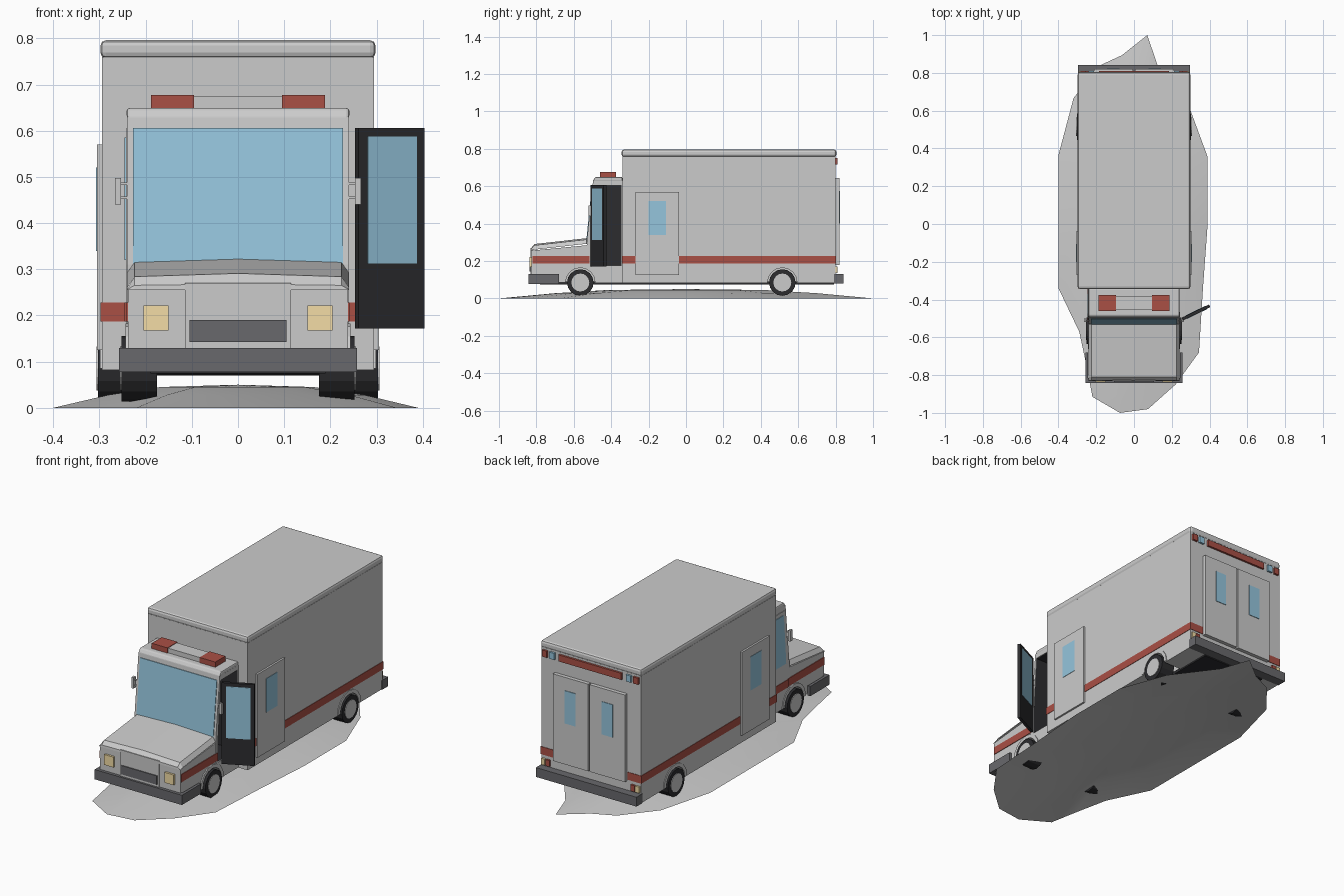
import bpy, bmesh, math
from mathutils import Matrix, Vector

if "Cube" in bpy.data.objects:
    bpy.data.objects.remove(bpy.data.objects["Cube"])


def material(name, rgb):
    m = bpy.data.materials.new(name)
    m.diffuse_color = (*rgb, 1)
    m.use_nodes = True
    m.node_tree.nodes["Principled BSDF"].inputs["Base Color"].default_value = m.diffuse_color
    return m


RED = material("red", (0.40, 0.08, 0.06))
GLASS = material("glass", (0.30, 0.56, 0.72))
BLACK = material("black", (0.025, 0.025, 0.028))
DARK = material("dark_grey", (0.14, 0.14, 0.15))
AMBER = material("lamp", (0.9, 0.72, 0.38))


def add(name, bm, mat=None, bevel=0):
    bmesh.ops.recalc_face_normals(bm, faces=bm.faces)
    me = bpy.data.meshes.new(name)
    bm.to_mesh(me)
    bm.free()
    ob = bpy.data.objects.new(name, me)
    bpy.context.collection.objects.link(ob)
    if mat:
        me.materials.append(mat)
    if bevel:
        b = ob.modifiers.new("bevel", 'BEVEL')
        b.width, b.segments = bevel, 2
    return ob


def box(name, x, y, z, mat=None, bevel=0):
    bm = bmesh.new()
    size = [r[1] - r[0] for r in (x, y, z)]
    mid = Vector([(r[0] + r[1]) / 2 for r in (x, y, z)])
    bmesh.ops.create_cube(bm, size=1, matrix=Matrix.Translation(mid) @ Matrix.Diagonal((*size, 1)))
    return add(name, bm, mat, bevel)


def prism(name, profile, x0, x1, mat=None, bevel=0, open_end=False):
    """Extrude a (y, z) profile along x."""
    bm = bmesh.new()
    a = [bm.verts.new((x0, y, z)) for y, z in profile]
    b = [bm.verts.new((x1, y, z)) for y, z in profile]
    n = len(a)
    bm.faces.new(a)
    if not open_end:
        bm.faces.new(b)
    for i in range(n):
        j = (i + 1) % n
        bm.faces.new((a[i], a[j], b[j], b[i]))
    return add(name, bm, mat, bevel)


def cyl(bm, x0, x1, y, z, r, n):
    m = Matrix.Translation(((x0 + x1) / 2, y, z)) @ Matrix.Rotation(math.pi / 2, 4, 'Y')
    bmesh.ops.create_cone(bm, cap_ends=True, segments=n, radius1=r, radius2=r, depth=abs(x1 - x0), matrix=m)


def wheel_part(name, x0, x1, y, z, r, n, mat=None):
    bm = bmesh.new()
    cyl(bm, x0, x1, y, z, r, n)
    return add(name, bm, mat)


def cut(ob, cutter):
    m = ob.modifiers.new("cut", 'BOOLEAN')
    m.operation, m.object = 'DIFFERENCE', cutter
    cutter.hide_render = True
    cutter.display_type = 'WIRE'


def span(s, a, b):
    return tuple(sorted((s * a, s * b)))


WZ = 0.085
AXLES = (("front", -0.565, 0.175, 0.252, 0.24), ("rear", 0.515, 0.225, 0.303, 0.295))

# Main bodies
cargo = box("cargo_body", (-0.295, 0.295), (-0.34, 0.80), (0.082, 0.76))
box("cargo_roof", (-0.298, 0.298), (-0.344, 0.804), (0.757, 0.796), None, 0.012)
box("underbody", (-0.19, 0.19), (-0.78, 0.79), (0.074, 0.09), BLACK)
nose = prism("nose_body", [(-0.525, 0.085), (-0.825, 0.085), (-0.825, 0.256), (-0.525, 0.285)], -0.238, 0.238)
cab = prism("cab_body", [(-0.34, 0.083), (-0.53, 0.083), (-0.53, 0.31), (-0.497, 0.63), (-0.34, 0.63)], -0.24, 0.24)
prism("cab_roof", [(-0.34, 0.627), (-0.50, 0.627), (-0.485, 0.649), (-0.34, 0.649)], -0.241, 0.241, None, 0.006)

# Crowned hood
bm = bmesh.new()
cols = [(-0.24, 0.03), (-0.224, 0.007), (0, 0), (0.224, 0.007), (0.24, 0.03)]
rows = [(-0.83, 0.255, 0), (-0.829, 0.268, 0.4), (-0.81, 0.291, 1), (-0.532, 0.322, 1), (-0.525, 0.285, 0)]
grid = [[bm.verts.new((x, y, z - d * k)) for x, d in cols] for y, z, k in rows]
for r0, r1 in zip(grid, grid[1:]):
    for i in range(4):
        bm.faces.new((r0[i], r0[i + 1], r1[i + 1], r1[i]))
add("hood", bm)

# Wheel arches and open doorway
bm = bmesh.new()
for _, y, x0, x1, side in AXLES:
    for s in (-1, 1):
        cyl(bm, s * 0.16, s * 0.34, y, WZ, 0.08, 16)
arches = add("arch_cutter", bm)
for ob in (cargo, nose, cab):
    cut(ob, arches)
cavity = [(-0.51, 0.175), (-0.51, 0.31), (-0.488, 0.605), (-0.345, 0.605), (-0.345, 0.175)]
cut(cab, prism("doorway_cutter", cavity, -0.222, 0.3))
prism("cab_lining", [(y * 0.98 - 0.009, z * 0.99 + 0.004) for y, z in cavity], -0.22, 0.238, BLACK, 0, True)

# Wheels, axles and arch flares
for name, y, x0, x1, side in AXLES:
    wheel_part(name + "_axle", -x0, x0, y, WZ, 0.015, 8, BLACK)
    for s, tag in ((-1, "left"), (1, "right")):
        wheel_part(f"{name}_{tag}_tyre", s * x0, s * x1, y, WZ, 0.071, 16, BLACK)
        wheel_part(f"{name}_{tag}_hub", s * (x1 - 0.03), s * (x1 + 0.003), y, WZ, 0.048, 16)
        pts = [(y + r * math.cos(a), WZ + r * math.sin(a))
               for r, seq in ((0.098, range(9)), (0.079, range(8, -1, -1)))
               for a in [math.pi * i / 8 for i in seq]]
        prism(f"{name}_{tag}_arch_flare", pts, s * (side - 0.01), s * (side + 0.004))

# Bumpers
box("front_bumper", (-0.258, 0.258), (-0.842, -0.815), (0.078, 0.13), DARK)
box("rear_bumper", (-0.297, 0.297), (0.79, 0.842), (0.08, 0.13), DARK)

# Front face: centre panel, grille, windscreen
box("nose_panel", (-0.115, 0.115), (-0.831, -0.82), (0.13, 0.27))
box("grille", (-0.105, 0.105), (-0.836, -0.82), (0.143, 0.19), DARK)
prism("windscreen", [(-0.533, 0.312), (-0.503, 0.606), (-0.496, 0.606), (-0.526, 0.312)], -0.227, 0.227, GLASS)

# Roof light bar
box("light_bar_middle", (-0.095, 0.095), (-0.455, -0.38), (0.645, 0.674))

# Mirrored details
for s, tag in ((-1, "left"), (1, "right")):
    sp = lambda a, b: span(s, a, b)
    box(f"{tag}_bumper_end", sp(0.243, 0.258), (-0.82, -0.68), (0.078, 0.13), DARK)
    box(f"{tag}_headlight", sp(0.151, 0.205), (-0.836, -0.82), (0.167, 0.222), AMBER)
    box(f"{tag}_beacon", sp(0.095, 0.188), (-0.46, -0.375), (0.645, 0.677), RED)
    # Side door of the cargo body
    box(f"{tag}_side_door", sp(0.29, 0.305), (-0.27, -0.037), (0.125, 0.57))
    box(f"{tag}_side_window", sp(0.30, 0.307), (-0.2, -0.107), (0.34, 0.52), GLASS)
    # Red stripes
    z = (0.187, 0.228)
    box(f"{tag}_stripe_front", sp(0.29, 0.2975), (-0.3425, -0.27), z, RED)
    box(f"{tag}_stripe_long", sp(0.29, 0.2975), (-0.037, 0.8025), z, RED)
    box(f"{tag}_stripe_nose", sp(0.235, 0.2415), (-0.822, -0.515), z, RED)
    box(f"{tag}_stripe_return", sp(0.24, 0.2975), (-0.3425, -0.33), z, RED)
    box(f"{tag}_stripe_rear", sp(0.215, 0.2975), (0.79, 0.8025), z, RED)
    # Mirrors
    box(f"{tag}_mirror", sp(0.253, 0.266), (-0.52, -0.5), (0.44, 0.498))
    for z0 in (0.452, 0.482):
        box(f"{tag}_mirror_arm", sp(0.235, 0.255), (-0.513, -0.507), (z0, z0 + 0.006))
    # Rear doors and lamps
    box(f"{tag}_rear_door", sp(0.004, 0.213), (0.79, 0.82), (0.18, 0.645))
    box(f"{tag}_rear_window", sp(0.078, 0.143), (0.81, 0.823), (0.40, 0.575), GLASS)
    box(f"{tag}_upper_red_lamp", sp(0.255, 0.284), (0.79, 0.811), (0.715, 0.75), RED)
    box(f"{tag}_upper_blue_lamp", sp(0.212, 0.241), (0.79, 0.811), (0.715, 0.75), GLASS)
    box(f"{tag}_tail_lamp", sp(0.267, 0.29), (0.79, 0.811), (0.137, 0.17), AMBER)
    box(f"{tag}_brake_lamp", sp(0.24, 0.263), (0.79, 0.811), (0.137, 0.17), RED)
box("rear_light_strip", (-0.185, 0.185), (0.79, 0.811), (0.715, 0.75), RED)

# Closed left cab door
prism("left_cab_door", cavity, -0.243, -0.235)
prism("left_cab_window", [(-0.495, 0.32), (-0.475, 0.585), (-0.37, 0.585), (-0.37, 0.32)], -0.246, -0.235, GLASS)
box("left_door_stripe", (-0.2455, -0.235), (-0.515, -0.343), (0.187, 0.228), RED)

# Open right cab door, hinged at its front edge
for ob in (box("right_cab_door", (-0.008, 0.008), (0, 0.16), (0.172, 0.606), BLACK),
           box("right_cab_window", (-0.01, 0.01), (0.022, 0.141), (0.312, 0.588), GLASS)):
    ob.location = (0.257, -0.503, 0)
    ob.rotation_euler.z = math.radians(-64)

# Domed ground patch with an irregular rim
rim = [(0.07, 1), (0.125, 0.84), (0.296, 0.61), (0.39, 0.355), (0.39, 0), (0.365, -0.34), (0.344, -0.68),
       (0.22, -0.85), (0.074, -0.98), (-0.074, -1), (-0.22, -0.915), (-0.25, -0.757), (-0.29, -0.57),
       (-0.4, -0.34), (-0.4, 0.365), (-0.32, 0.667), (-0.18, 0.84), (-0.063, 0.894)]
bm = bmesh.new()
rings = [[bm.verts.new((x * k, y * k, z)) for x, y in rim] for k, z in ((1, 0), (0.7, 0.028), (0.42, 0.045))]
top = bm.verts.new((0, 0, 0.05))
for i in range(len(rim)):
    j = (i + 1) % len(rim)
    for a, b in zip(rings, rings[1:]):
        bm.faces.new((a[i], a[j], b[j], b[i]))
    bm.faces.new((rings[2][i], rings[2][j], top))
for f in bm.faces:
    f.smooth = True
add("ground_patch", bm)
